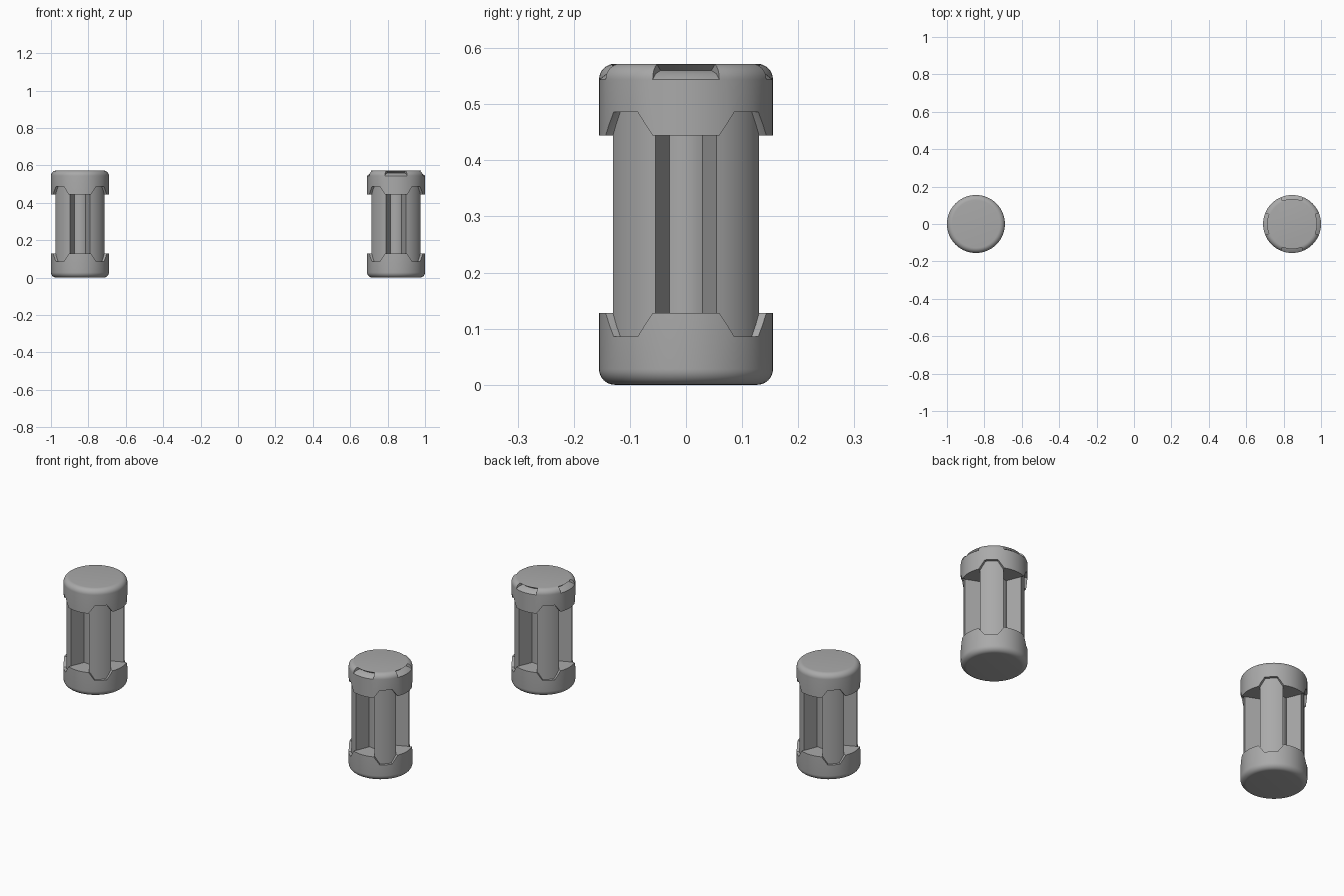
import bpy, bmesh
from math import sin, cos, pi, radians

if "Cube" in bpy.data.objects:
    bpy.data.objects.remove(bpy.data.objects["Cube"])

grey = bpy.data.materials.new("plain_grey")
grey.use_nodes = True
COLOR = (0.4, 0.4, 0.4, 1)
grey.diffuse_color = COLOR
grey.node_tree.nodes["Principled BSDF"].inputs["Base Color"].default_value = COLOR

HEIGHT, RADIUS, FILLET = 0.572, 0.155, 0.028
RIM, NOTCH = 0.128, 0.086          # cap heights between and at the pillars
PILLAR_R, CORE_R = 0.141, 0.062
STEPS = 64                         # columns round a cap


def finish(bm, name, x):
    bmesh.ops.remove_doubles(bm, verts=bm.verts, dist=1e-5)
    bmesh.ops.recalc_face_normals(bm, faces=bm.faces)
    mesh = bpy.data.meshes.new(name)
    bm.to_mesh(mesh)
    bm.free()
    mesh.materials.append(grey)
    obj = bpy.data.objects.new(name, mesh)
    obj.location.x = x
    bpy.context.collection.objects.link(obj)
    bpy.ops.object.select_all(action="DESELECT")
    obj.select_set(True)
    bpy.context.view_layer.objects.active = obj
    bpy.ops.object.shade_smooth_by_angle(angle=radians(30))


def cap_edge(slotted):
    """Radius and depth from the end face, going outward."""
    if slotted:
        pts = [(0.127, 0), (0.134, 0.001), (0.119, 0.012), (0.142, 0.018), (RADIUS, FILLET)]
        return pts + [pts[-1]] * 4
    arc = [i / 8 * pi / 2 for i in range(9)]
    return [(RADIUS - FILLET + FILLET * sin(a), FILLET - FILLET * cos(a)) for a in arc]


def make_cap(name, x, top, slots):
    bm = bmesh.new()
    columns = []
    for j in range(STEPS):
        k = min(j % 16, 16 - j % 16)          # steps from the nearest groove
        rim = RIM + (NOTCH - RIM) * min(max((k - 4) / 2, 0), 1)
        kinds = [slots and k <= 4]
        if slots and k == 4:                  # both outlines at a slot end
            kinds = [True, False] if j % 16 == 4 else [False, True]
        for kind in kinds:
            outline = cap_edge(kind) + [(RADIUS, rim), (0.1405, rim), (0.05, rim)]
            a = j / STEPS * 2 * pi
            columns.append([bm.verts.new((r * cos(a), r * sin(a), HEIGHT - d if top else d))
                            for r, d in outline])
    for a, b in zip(columns, columns[1:] + columns[:1]):
        for i in range(len(a) - 1):
            bm.faces.new((a[i], b[i], b[i + 1], a[i + 1]))
    bm.faces.new([c[0] for c in columns])
    bm.faces.new([c[-1] for c in columns])
    finish(bm, name, x)


def make_pillars(name, x):
    """Core with four pillars, as one extruded cross-section."""
    bm = bmesh.new()
    ring = []
    for q in range(4):
        for r, start, end in ((CORE_R, -28, 28), (PILLAR_R, 22.5, 67.5)):
            for i in range(9):
                a = radians(90 * q + start + (end - start) * i / 8)
                ring.append(bm.verts.new((r * cos(a), r * sin(a), 0.05)))
    face = bm.faces.new(ring)
    grown = bmesh.ops.extrude_face_region(bm, geom=[face])["geom"]
    for v in grown:
        if isinstance(v, bmesh.types.BMVert):
            v.co.z = HEIGHT - 0.05
    finish(bm, name, x)


# Two canisters; only the left one has slots in its top cap
for side, x in (("left", 1 - RADIUS), ("right", RADIUS - 1)):
    make_cap(side + "_bottom_cap", x, False, False)
    make_cap(side + "_top_cap", x, True, side == "left")
    make_pillars(side + "_pillars", x)
